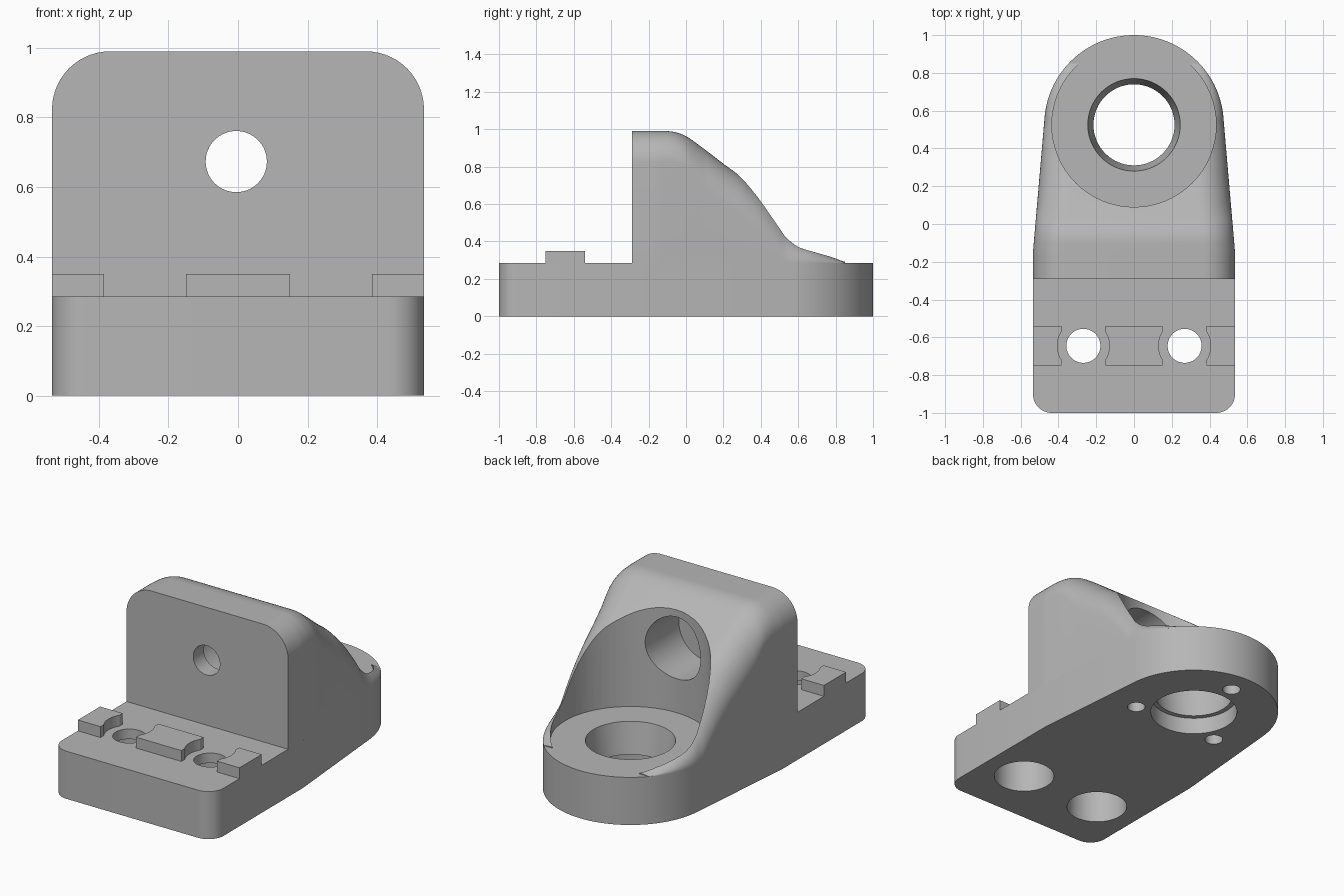
import bpy, bmesh, math
from mathutils import Matrix

if "Cube" in bpy.data.objects:
    bpy.data.objects.remove(bpy.data.objects["Cube"], do_unlink=True)

grey = bpy.data.materials.new("plain grey")
grey.use_nodes = True
grey.diffuse_color = (0.47, 0.47, 0.47, 1)
grey.node_tree.nodes["Principled BSDF"].inputs["Base Color"].default_value = grey.diffuse_color

BASE_TOP = 0.285
HALF = 0.535          # half width of the body
RING_Y, RING_R = 0.525, 0.475
TAPER_Y = -0.15
BOLT_X, BOLT_Y = 0.268, -0.645

# Tangent point where the tapered side meets the round end
dx, dy = HALF, TAPER_Y - RING_Y
TAN = math.atan2(dy, dx) + math.acos(RING_R / math.hypot(dx, dy))
TAN_X, TAN_Y = RING_R * math.cos(TAN), RING_Y + RING_R * math.sin(TAN)


def make(name, bm):
    bmesh.ops.recalc_face_normals(bm, faces=bm.faces)
    mesh = bpy.data.meshes.new(name)
    bm.to_mesh(mesh)
    bm.free()
    ob = bpy.data.objects.new(name, mesh)
    mesh.materials.append(grey)
    bpy.context.collection.objects.link(ob)
    return ob


def prism(name, outline, z0, z1):
    bm = bmesh.new()
    face = bm.faces.new([bm.verts.new((x, y, z0)) for x, y in outline])
    out = bmesh.ops.extrude_face_region(bm, geom=[face])
    verts = [g for g in out["geom"] if isinstance(g, bmesh.types.BMVert)]
    bmesh.ops.translate(bm, verts=verts, vec=(0, 0, z1 - z0))
    return make(name, bm)


def drill(x, y, z0, z1, r0, r1=None):
    """Vertical round cutter, conical if the two radii differ."""
    bm = bmesh.new()
    bmesh.ops.create_cone(bm, cap_ends=True, segments=64, radius1=r0,
                          radius2=r1 or r0, depth=z1 - z0,
                          matrix=Matrix.Translation((x, y, (z0 + z1) / 2)))
    return make("cutter", bm)


def drill_y(x, z, y0, y1, r):
    bm = bmesh.new()
    place = Matrix.Translation((x, (y0 + y1) / 2, z)) @ Matrix.Rotation(math.pi / 2, 4, "X")
    bmesh.ops.create_cone(bm, cap_ends=True, segments=64, radius1=r, radius2=r,
                          depth=y1 - y0, matrix=place)
    return make("cutter", bm)


def activate(ob):
    bpy.ops.object.select_all(action="DESELECT")
    ob.select_set(True)
    bpy.context.view_layer.objects.active = ob


def cut(ob, cutters):
    for c in cutters:
        mod = ob.modifiers.new("cut", "BOOLEAN")
        mod.operation, mod.solver, mod.object = "DIFFERENCE", "EXACT", c
        activate(ob)
        bpy.ops.object.modifier_apply(modifier=mod.name)
        bpy.data.objects.remove(c, do_unlink=True)


def finish(ob):
    activate(ob)
    bpy.ops.object.shade_smooth_by_angle(angle=math.radians(30))


def arc(cx, cy, r, a0, a1, n):
    return [(cx + r * math.cos(a0 + (a1 - a0) * i / n),
             cy + r * math.sin(a0 + (a1 - a0) * i / n)) for i in range(n + 1)]


# Base plate: rounded front corners, tapered sides, round back end
c = 0.1
outline = arc(-HALF + c, -1 + c, c, math.pi, 1.5 * math.pi, 12)
outline += arc(HALF - c, -1 + c, c, -math.pi / 2, 0, 12)
outline += [(HALF, TAPER_Y)]
outline += arc(0, RING_Y, RING_R, TAN, math.pi - TAN, 64)
outline += [(-HALF, TAPER_Y)]
base = prism("base_plate", outline, 0, BASE_TOP)

holes = [drill(0, RING_Y, -0.1, 0.1, 0.243),
         drill(0, RING_Y, 0.09, 0.31, 0.213, 0.249)]
for s in (-1, 1):
    holes += [drill(s * BOLT_X, BOLT_Y, -0.1, 0.225, 0.168),
              drill(s * BOLT_X, BOLT_Y, 0.2, 0.4, 0.09)]
for k in range(3):
    a = math.pi / 2 + k * math.tau / 3
    holes.append(drill(0.33 * math.cos(a), RING_Y + 0.33 * math.sin(a), -0.1, 0.12, 0.05))
cut(base, holes)
finish(base)

# Upright: lofted cross-sections with rounded shoulders, sloping to the back
RIDGE = [(-0.29, 0.99), (-0.07, 0.99), (0, 0.966), (0.1, 0.893), (0.22, 0.8),
         (0.3, 0.745), (0.4, 0.655), (0.5, 0.54), (0.56, 0.455), (0.6, 0.41),
         (0.7, 0.365), (0.8, 0.32), (0.85, 0.288)]


def ridge(y):
    if y <= RIDGE[0][0]:
        return RIDGE[0][1]
    for (y0, z0), (y1, z1) in zip(RIDGE, RIDGE[1:]):
        if y <= y1:
            return z0 + (z1 - z0) * (y - y0) / (y1 - y0)
    return RIDGE[-1][1]


def half_width(y):
    if y < TAPER_Y:
        return HALF
    if y < TAN_Y:
        return HALF + (TAN_X - HALF) * (y - TAPER_Y) / (TAN_Y - TAPER_Y)
    return math.sqrt(RING_R ** 2 - (y - RING_Y) ** 2)


bm = bmesh.new()
rows = []
N = 76
for i in range(N + 1):
    y = -0.29 + 1.14 * i / N
    h = sum(ridge(y + 0.01 * k) for k in range(-3, 4)) / 7
    w = half_width(y)
    rx = 0.167
    rz = min(0.167 + 0.045 * min(max(y / 0.1, 0), 1), (h - BASE_TOP) * 0.98)
    side = [(w, BASE_TOP)] + [(w - rx + px, h - rz + pz * rz / rx)
                              for px, pz in arc(0, 0, rx, 0, math.pi / 2, 14)]
    section = side + [(-x, z) for x, z in reversed(side)]
    rows.append([bm.verts.new((x, y, z)) for x, z in section])
for a, b in zip(rows, rows[1:]):
    for j in range(len(a)):
        k = (j + 1) % len(a)
        bm.faces.new((a[j], a[k], b[k], b[j]))
bm.faces.new(rows[0])
bm.faces.new(rows[-1])
upright = make("upright", bm)
scoop = drill(0, RING_Y, 0.2, 1.3, 0.435)
cut(upright, [scoop,
              drill_y(-0.005, 0.673, -0.19, 0.4, 0.185),
              drill_y(-0.005, 0.673, -0.4, -0.1, 0.088)])
finish(upright)

# Locating pads beside the bolt holes, with scalloped ends
for name, x0, x1 in (("left_pad", 0.385, HALF), ("centre_pad", -0.15, 0.15),
                     ("right_pad", -HALF, -0.385)):
    y0, y1 = -0.75, -0.54
    pad = prism(name, [(x0, y0), (x1, y0), (x1, y1), (x0, y1)], BASE_TOP, 0.35)
    cut(pad, [drill(s * BOLT_X, BOLT_Y, 0.2, 0.5, 0.138) for s in (-1, 1)])
    finish(pad)
